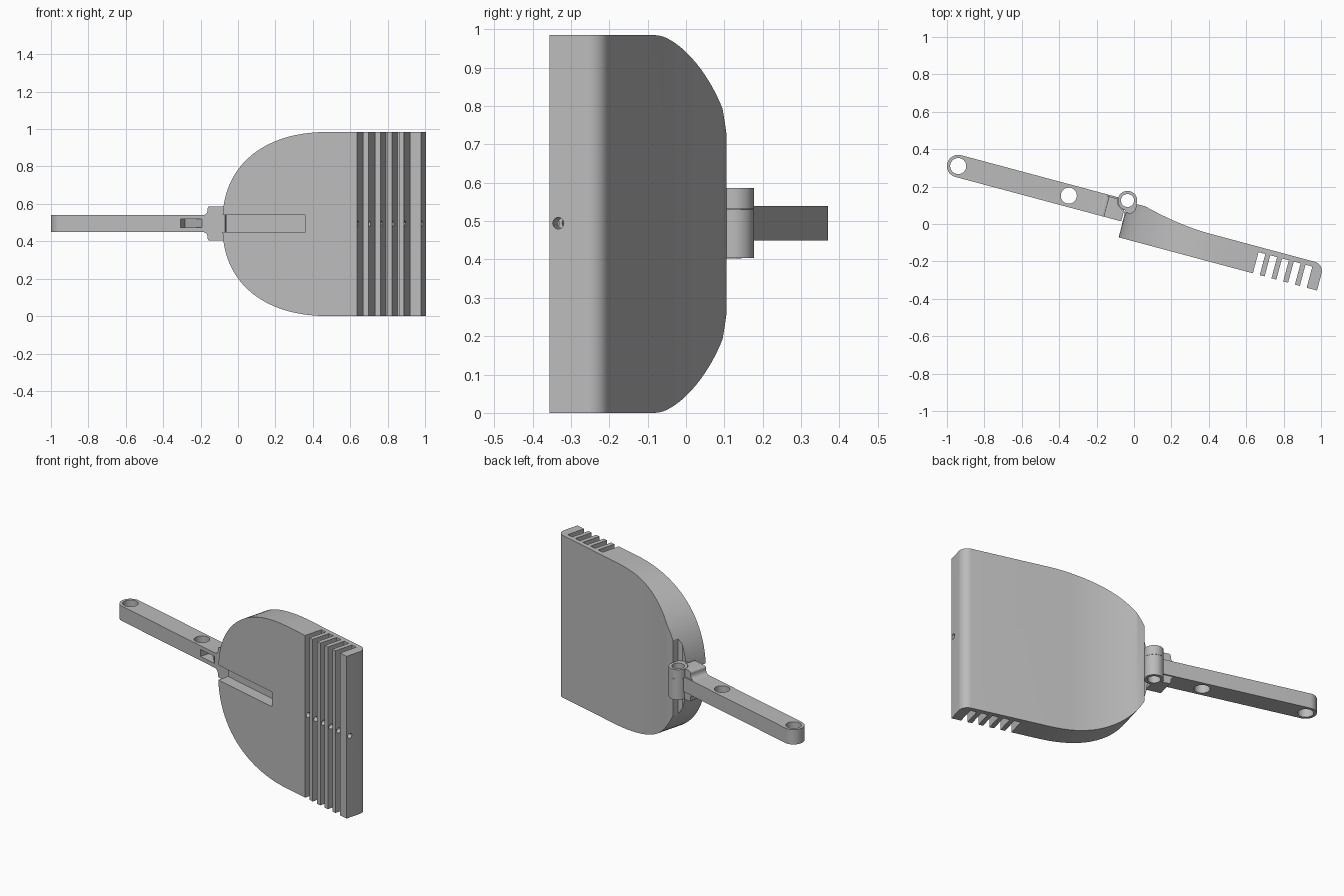
import bpy, bmesh, math
from mathutils import Matrix

cube = bpy.data.objects.get("Cube")
if cube:
    bpy.data.objects.remove(cube, do_unlink=True)

GREY = (0.5, 0.5, 0.5, 1)
mat = bpy.data.materials.new("plain grey")
mat.use_nodes = True
mat.diffuse_color = GREY
mat.node_tree.nodes["Principled BSDF"].inputs["Base Color"].default_value = GREY


def prism(name, pts, lo, hi, axis="z"):
    """Extrude a 2D outline between lo and hi along an axis."""
    place = {"x": lambda a, b, h: (h, a, b),
             "y": lambda a, b, h: (a, h, b),
             "z": lambda a, b, h: (a, b, h)}[axis]
    bm = bmesh.new()
    rings = [[bm.verts.new(place(a, b, h)) for a, b in pts] for h in (lo, hi)]
    for ring in rings:
        bm.faces.new(ring)
    n = len(pts)
    for i in range(n):
        j = (i + 1) % n
        bm.faces.new((rings[0][i], rings[0][j], rings[1][j], rings[1][i]))
    bmesh.ops.recalc_face_normals(bm, faces=bm.faces)
    me = bpy.data.meshes.new(name)
    bm.to_mesh(me)
    bm.free()
    ob = bpy.data.objects.new(name, me)
    me.materials.append(mat)
    bpy.context.collection.objects.link(ob)
    return ob


def arc(ca, cb, r, start, end, n=12):
    angles = [math.radians(start + (end - start) * i / n) for i in range(n + 1)]
    return [(ca + r * math.cos(t), cb + r * math.sin(t)) for t in angles]


def circle(ca, cb, r, n=40):
    return arc(ca, cb, r, 0, 360, n)[:-1]


def box(a0, a1, b0, b1):
    return [(a0, b0), (a1, b0), (a1, b1), (a0, b1)]


def combine(ob, tool, op="DIFFERENCE"):
    m = ob.modifiers.new("cut", "BOOLEAN")
    m.operation, m.solver, m.object = op, "EXACT", tool
    bpy.context.view_layer.objects.active = ob
    bpy.ops.object.modifier_apply(modifier=m.name)
    bpy.data.objects.remove(tool, do_unlink=True)


MID = 0.4925
FRONT = -0.09
LEFT, TIP = -0.062, 1.037
HINGE = (-0.066, 0.112)
HINGE_R, PIN_R = 0.052, 0.035
SPLIT = 0.53

# Blade side profile: front face with slots, rounded tip, swelling back, hinge step
profile = [(LEFT, FRONT)]
for i in range(5):
    a = 0.682 + 0.065 * i
    profile += [(a, FRONT), (a, 0.027), (a + 0.038, 0.027), (a + 0.038, FRONT)]
profile.append((TIP, FRONT))
profile += arc(TIP - 0.05, 0.005, 0.05, 0, 90)
for i in range(17):
    t = 1 - i / 16
    profile.append((0.033 + 0.367 * t, 0.055 + 0.052 * (1 - t) ** 1.8))
profile += [(-0.014, 0.106), (-0.014, 0.07), (-0.03, 0.052), (LEFT, 0.048)]
blade = prism("blade", profile, 0, 2 * MID)

# Rounded D outline trims the blade
D_END, POWER = 0.542, 2 / 2.3
outline = [(1.2, -0.6), (1.2, 0.6)]
for i in range(49):
    t = math.pi * (0.5 - i / 48)
    s, c = math.sin(t), max(math.cos(t), 0)
    outline.append((D_END - (D_END - LEFT) * c ** POWER,
                    math.copysign(abs(s) ** POWER, s) * (MID if 0 < i < 48 else MID + 0.0005)))
outline = [(a, b + MID) for a, b in outline]
combine(blade, prism("trim", outline, -0.3, 0.3, "y"), "INTERSECT")

# Front groove and the cord hole through the teeth
combine(blade, prism("groove", box(-0.2, 0.397, 0.45, 0.54), -0.2, FRONT + 0.07, "y"))
combine(blade, prism("cord_hole", circle(-0.067, MID + 0.002, 0.015, 20), 0.62, 1.2, "x"))

# Blade hinge knuckle with a short bridge
knuckle = prism("blade_knuckle", circle(*HINGE, HINGE_R), SPLIT + 0.001, 0.587)
bridge = prism("bridge", box(HINGE[0], 0.0, 0.04, 0.1), SPLIT + 0.001, 0.587)
combine(knuckle, bridge, "UNION")
combine(knuckle, prism("pin_hole", circle(*HINGE, PIN_R), 0.3, 0.7))

# Handle bar with one round end
V, R = 0.056, 0.06
END = -0.988
bar = arc(END, V, R, 90, 270, 24) + [(-0.1, V - R), (-0.1, V + R)]
handle = prism("handle", bar, 0.45, 0.54)

# Wide lug with filleted shoulders
upper = [(-0.07, 0.587)] + arc(-0.155, 0.575, 0.012, 90, 180, 6)
upper += arc(-0.195, 0.568, 0.028, 0, -90, 8)
lower = [(a, 0.99 - b) for a, b in reversed(upper)]
combine(handle, prism("lug", upper + lower, V - R, 0.108, "y"), "UNION")
combine(handle, prism("clearance", circle(*HINGE, HINGE_R + 0.002), SPLIT, 0.7))
combine(handle, prism("knuckle", circle(*HINGE, HINGE_R), 0.404, SPLIT), "UNION")

# Pin hole, hanging holes and the wedge pocket on the front
for hole in ((*HINGE, PIN_R), (END, V, 0.043), (-0.376, V, 0.043)):
    combine(handle, prism("hole", circle(*hole), 0.3, 0.7))
wedge = [(-0.316, -0.02), (-0.316, 0.08), (-0.197, V - R), (-0.197, -0.02)]
combine(handle, prism("pocket", wedge, 0.475, 0.518))

# Turn the whole tool and shade it
turn = Matrix.Rotation(math.radians(-15), 4, "Z")
for ob in (blade, knuckle, handle):
    ob.data.transform(turn)
    bpy.ops.object.select_all(action="DESELECT")
    ob.select_set(True)
    bpy.context.view_layer.objects.active = ob
    bpy.ops.object.shade_smooth_by_angle(angle=math.radians(25))
